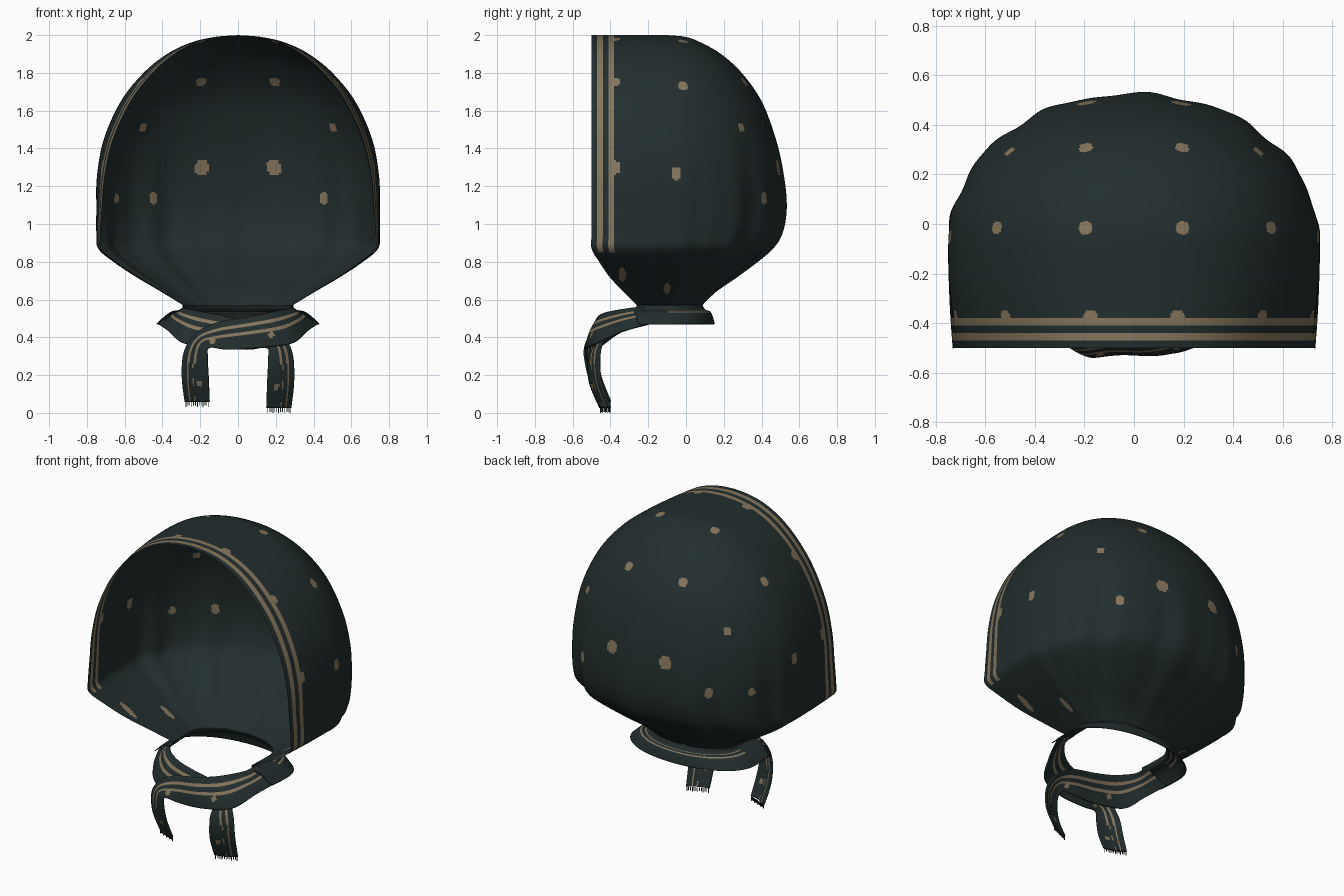
import bpy, bmesh, math
from mathutils import Vector

if "Cube" in bpy.data.objects:
    bpy.data.objects.remove(bpy.data.objects["Cube"])


def material(name, rgb):
    m = bpy.data.materials.new(name)
    m.diffuse_color = (*rgb, 1)
    m.use_nodes = True
    m.node_tree.nodes["Principled BSDF"].inputs["Base Color"].default_value = m.diffuse_color
    return m


CLOTH = material("dark green cloth", (0.016, 0.027, 0.027))
TAN = material("tan print", (0.24, 0.18, 0.105))


def spline(rows, steps):
    """Catmull-Rom through rows of numbers."""
    out = []
    for i in range(len(rows) - 1):
        a, b = rows[max(i - 1, 0)], rows[i]
        c, d = rows[i + 1], rows[min(i + 2, len(rows) - 1)]
        for s in range(steps):
            t = s / steps
            out.append([0.5 * (2 * q + (r - p) * t + (2 * p - 5 * q + 4 * r - u) * t * t
                               + (3 * q - p - 3 * r + u) * t ** 3)
                        for p, q, r, u in zip(a, b, c, d)])
    out.append(list(rows[-1]))
    return out


def sheet(name, grid, paint, thick=0.0):
    """Grid of points to a smooth cloth object; paint(row, col, centre) is True for tan."""
    n = len(grid[0])
    bm = bmesh.new()
    vs = [[bm.verts.new(p) for p in row] for row in grid]
    for i in range(len(grid) - 1):
        for j in range(n - 1):
            f = bm.faces.new((vs[i][j], vs[i + 1][j], vs[i + 1][j + 1], vs[i][j + 1]))
            f.smooth = True
            f.material_index = int(paint(i, j, f.calc_center_median()))
    bmesh.ops.remove_doubles(bm, verts=bm.verts, dist=1e-5)
    me = bpy.data.meshes.new(name)
    bm.to_mesh(me)
    bm.free()
    me.materials.append(CLOTH)
    me.materials.append(TAN)
    ob = bpy.data.objects.new(name, me)
    bpy.context.collection.objects.link(ob)
    if thick:
        mod = ob.modifiers.new("thickness", 'SOLIDIFY')
        mod.thickness = thick
        mod.offset = 0
    return ob


Y0, NS, NQ = -0.1, 40, 180      # start of the rounded back, columns on side and back


def section(z, w, b, yf, fold=True):
    """Horizontal U-shaped section, open to the front."""
    pinch = 0.02 + 0.035 * min(1, max(0, (z - 0.87) / 0.33)) + 0.08 * max(0, z - 1.2)
    pts = []
    for j in range(NS):
        s = 1 - j / NS
        pts.append((w * (1 - pinch * s * s), Y0 + (yf - Y0) * s, z))
    amp = 0
    if fold and z < 1.5:
        amp = 0.017 * min(1, (1.5 - z) / 0.7) * min(1, 0.35 + (z - 0.57) / 0.2)
    e = 2 / 2.1
    for j in range(NQ + 1):
        p = math.pi * j / NQ
        c, s = math.cos(p), max(0, math.sin(p))
        k = 1 + amp * min(1, 3 * s) * (math.sin(13 * p + 0.6) + 0.5 * math.sin(22 * p))
        pts.append((w * k * math.copysign(abs(c) ** e, c), Y0 + (b - Y0) * k * s ** e, z))
    return pts + [(-x, y, z) for x, y, z in reversed(pts[:NS])]


# Hood: height, half width, back y, front y
hood_rows = [(2.0, 0, Y0, -.5), (1.99, .125, .0, -.5), (1.96, .25, .08, -.5),
             (1.90, .375, .185, -.5), (1.80, .50, .295, -.5), (1.65, .62, .40, -.5),
             (1.45, .71, .475, -.5), (1.25, .747, .515, -.5), (1.08, .75, .525, -.5),
             (.95, .75, .50, -.5), (.87, .74, .45, -.5), (.80, .66, .37, -.46),
             (.72, .54, .265, -.405), (.64, .405, .155, -.33), (.57, .29, .085, -.26)]
hood_grid = [section(*r) for r in spline(hood_rows, 20)]

# Printed dots: x, y, z, radius, stretch down the slope
dots = [(.56, -.02, 1.74, .028, 1), (.19, -.02, 1.97, .028, 1), (.19, .32, 1.76, .028, 1),
        (.51, .29, 1.53, .026, 1), (.18, .49, 1.31, .032, .6), (.45, .40, 1.14, .025, .6),
        (-.63, .23, 1.13, .02, .8), (.74, -.06, 1.27, .026, .55), (.52, -.38, 1.76, .032, 1),
        (.18, -.38, 1.98, .032, 1), (.70, -.38, 1.29, .034, .8),
        (.55, -.33, .72, .02, .08), (.43, -.10, .66, .017, .08)]
flat = [Vector(p) for row in hood_grid[::3] for p in row[::2]]
spots = []
for x, y, z, r, k in dots:
    for sx in ((x, -x) if x > 0 else (x,)):
        target = Vector((sx, y, z))
        spots.append((min(flat, key=lambda p: (p - target).length_squared), r * r, k))


def hood_paint(i, j, c):
    e = min(j, 2 * NS + NQ - 1 - j)
    if c.z > 0.85 and (3 <= e < 6 or 9 <= e < 12):
        return True
    for p, r2, k in spots:
        if abs(c.z - p.z) < .08:
            d = c - p
            if d.y * d.y + k * (d.x * d.x + d.z * d.z) < r2:
                return True
    return False


sheet("hood", hood_grid, hood_paint)

# Collar flaring out below the neck
collar = spline([(.57, .29, .085, -.26), (.545, .30, .10, -.27),
                 (.53, .36, .13, -.27), (.47, .43, .15, -.25)], 6)
sheet("collar", [section(*r, fold=False) for r in collar],
      lambda i, j, c: i in (8, 11) and NS < j < NS + NQ, 0.006)

# Crossed tie ends: upper/outer edge and lower/inner edge
tie_rows = [(.28, -.22, .56, .42, -.20, .47), (.275, -.31, .55, .365, -.34, .43),
            (.17, -.40, .53, .29, -.45, .37), (.04, -.45, .505, .12, -.51, .345),
            (-.13, -.47, .47, -.05, -.525, .335), (-.23, -.485, .41, -.15, -.535, .345),
            (-.285, -.475, .32, -.16, -.535, .29), (-.295, -.45, .19, -.155, -.51, .18),
            (-.28, -.40, .06, -.15, -.455, .06)]


def tie(name, side, push, drop):
    rows = []
    for i, r in enumerate(tie_rows):
        low, y = drop * max(0, i - 6) / 2, push.get(i, 0)
        rows.append((side * r[0], r[1] + y, r[2] - low, side * r[3], r[4] + y, r[5] - low))
    grid = []
    for r in spline(rows, 10):
        a, b = Vector(r[:3]), Vector(r[3:])
        grid.append([a.lerp(b, v / 20) + Vector((0, -.012 * math.sin(math.pi * v / 20), 0))
                     for v in range(21)])
    marks = [grid[k][v] for k, v in ((72, 13), (45, 13), (25, 13))]

    def paint(i, j, c):
        if i > 63:
            return j == 4 or j == 8 and i % 7 < 3 or (c - marks[0]).length < .014
        return j in (4, 5, 9, 10) or any((c - m).length < .016 for m in marks)

    sheet(name, grid, paint, 0.01)

    # Fringe threads along the tail end
    bm = bmesh.new()
    a, b = grid[-1][0], grid[-1][-1]
    for k in range(13):
        p = a.lerp(b, (k + .5) / 13)
        length = .022 + .006 * (k % 3 == 0)
        ret = bmesh.ops.create_cube(bm, size=1)
        for v in ret["verts"]:
            v.co = Vector((v.co.x * .004, v.co.y * .004, (v.co.z - .5) * length)) + p
    me = bpy.data.meshes.new(name + "_fringe")
    bm.to_mesh(me)
    bm.free()
    me.materials.append(CLOTH)
    ob = bpy.data.objects.new(name + "_fringe", me)
    bpy.context.collection.objects.link(ob)


tie("front_tie", 1, {2: -.02, 3: -.015}, 0.0)
tie("rear_tie", -1, {2: .02, 3: .05, 4: .065, 5: .06, 6: .02}, 0.032)
